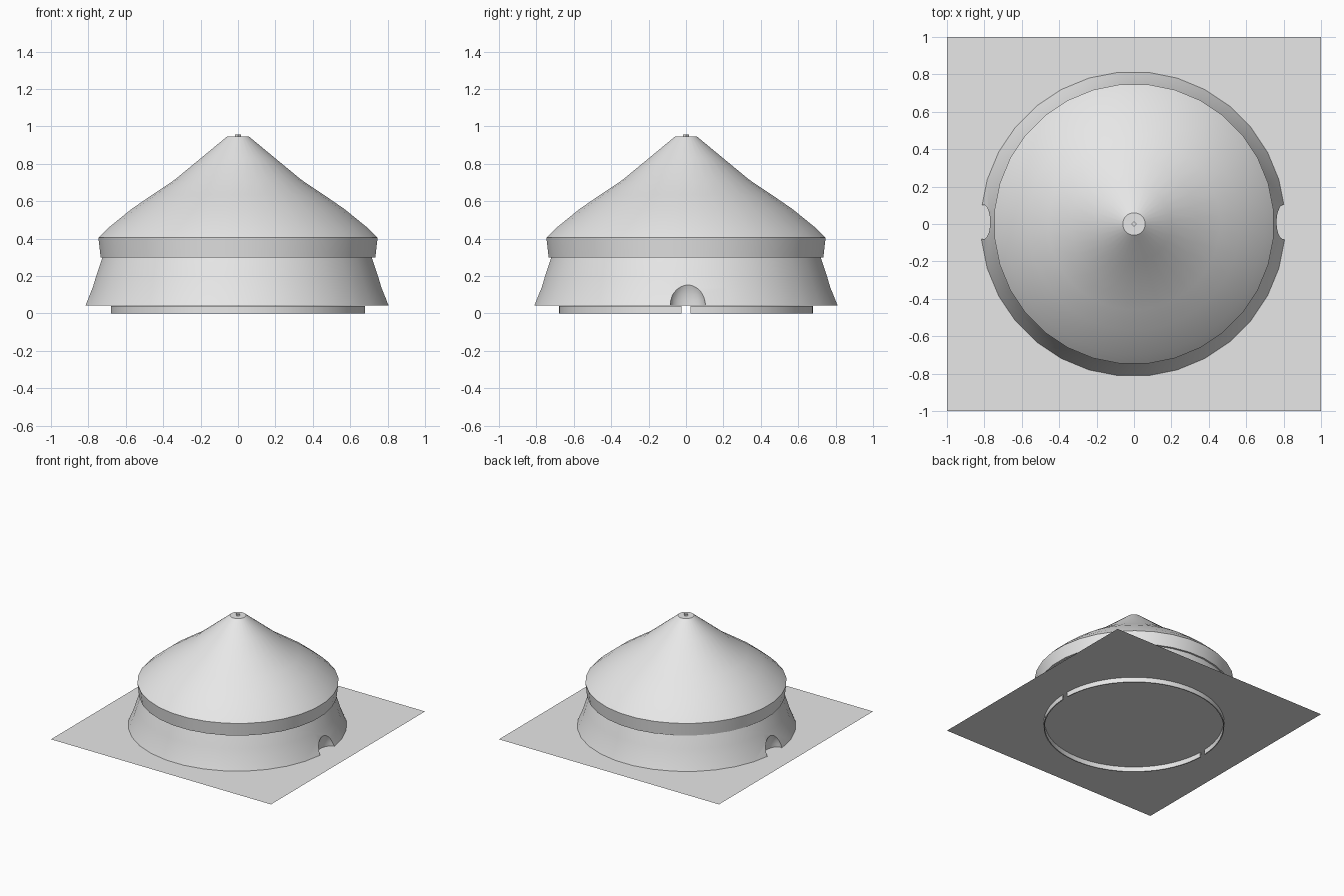
import bpy, bmesh, math

cube = bpy.data.objects.get("Cube")
if cube:
    bpy.data.objects.remove(cube, do_unlink=True)

GROUND = 0.04
SIDES = 32

grey = bpy.data.materials.new("light grey")
grey.use_nodes = True
grey.diffuse_color = (0.8, 0.8, 0.8, 1)
grey.node_tree.nodes["Principled BSDF"].inputs["Base Color"].default_value = (0.8, 0.8, 0.8, 1)


def finish(name, bm, smooth=True):
    bmesh.ops.recalc_face_normals(bm, faces=bm.faces[:])
    mesh = bpy.data.meshes.new(name)
    bm.to_mesh(mesh)
    bm.free()
    mesh.materials.append(grey)
    for poly in mesh.polygons:
        poly.use_smooth = smooth
    obj = bpy.data.objects.new(name, mesh)
    bpy.context.collection.objects.link(obj)
    return obj


def smooth_by_angle(obj):
    bpy.ops.object.select_all(action='DESELECT')
    obj.select_set(True)
    bpy.context.view_layer.objects.active = obj
    bpy.ops.object.shade_smooth_by_angle(angle=math.radians(30))


def lathe(name, profile, sides=SIDES):
    """Closed solid of revolution from (radius, z) points, capped at both ends."""
    bm = bmesh.new()
    rings = []
    for r, z in profile:
        angles = [2 * math.pi * (i + 0.5) / sides for i in range(sides)]
        rings.append([bm.verts.new((r * math.cos(a), r * math.sin(a), z)) for a in angles])
    for low, high in zip(rings, rings[1:]):
        for i in range(sides):
            j = (i + 1) % sides
            bm.faces.new((low[i], low[j], high[j], high[i]))
    bm.faces.new(rings[0][::-1])
    bm.faces.new(rings[-1])
    return finish(name, bm)


# Conical roof with its vertical eaves band
roof = lathe("roof", [(0.738, 0.30), (0.75, 0.405), (0.70, 0.455), (0.57, 0.56),
                      (0.46, 0.635), (0.34, 0.715), (0.20, 0.83), (0.06, 0.945)])
smooth_by_angle(roof)

# Flared wall under the roof
wall = lathe("wall", [(0.815, GROUND + 0.002), (0.775, 0.14), (0.757, 0.20), (0.72, 0.31)])
wall.location.x = -0.005

# Shallow rounded doorways on both sides
for side in (-1, 1):
    bm = bmesh.new()
    bmesh.ops.create_uvsphere(bm, u_segments=20, v_segments=14, radius=1)
    bmesh.ops.scale(bm, vec=(0.06, 0.095, 0.145), verts=bm.verts)
    bmesh.ops.translate(bm, vec=(side * 0.80, 0.01, GROUND), verts=bm.verts)
    cutter = finish("doorway_cutter", bm)
    cutter.hide_render = True
    cutter.hide_set(True)
    cut = wall.modifiers.new("doorway", 'BOOLEAN')
    cut.operation = 'DIFFERENCE'
    cut.solver = 'EXACT'
    cut.object = cutter

# Bake the doorways, then drop the cutters
bpy.context.view_layer.update()
baked = bpy.data.meshes.new_from_object(wall.evaluated_get(bpy.context.evaluated_depsgraph_get()))
wall.modifiers.clear()
wall.data = baked
for obj in [o for o in bpy.data.objects if o.name.startswith("doorway_cutter")]:
    bpy.data.objects.remove(obj, do_unlink=True)
smooth_by_angle(wall)

# Square pin on the roof tip
pin = lathe("roof_pin", [(0.016, 0.94), (0.016, 0.957)], sides=4)
pin.rotation_euler.z = math.pi / 4
for poly in pin.data.polygons:
    poly.use_smooth = False

# Flat square ground sheet
bm = bmesh.new()
bmesh.ops.create_grid(bm, x_segments=1, y_segments=1, size=1)
bmesh.ops.translate(bm, vec=(0, 0, GROUND), verts=bm.verts)
finish("ground_sheet", bm, smooth=False)

# Thin foundation ring in two halves, with gaps in line with the doorways
for name, start in (("foundation_back", 0), ("foundation_front", math.pi)):
    bm = bmesh.new()
    gap, steps, outer, inner = 0.037, 32, 0.68, 0.672
    loops = []
    for i in range(steps + 1):
        a = start + gap + (math.pi - 2 * gap) * i / steps
        loops.append([bm.verts.new((r * math.cos(a), r * math.sin(a), z))
                      for r, z in ((outer, 0), (outer, GROUND), (inner, GROUND), (inner, 0))])
    for a, b in zip(loops, loops[1:]):
        for k in range(4):
            m = (k + 1) % 4
            bm.faces.new((a[k], a[m], b[m], b[k]))
    bm.faces.new(loops[0])
    bm.faces.new(loops[-1][::-1])
    smooth_by_angle(finish(name, bm))
